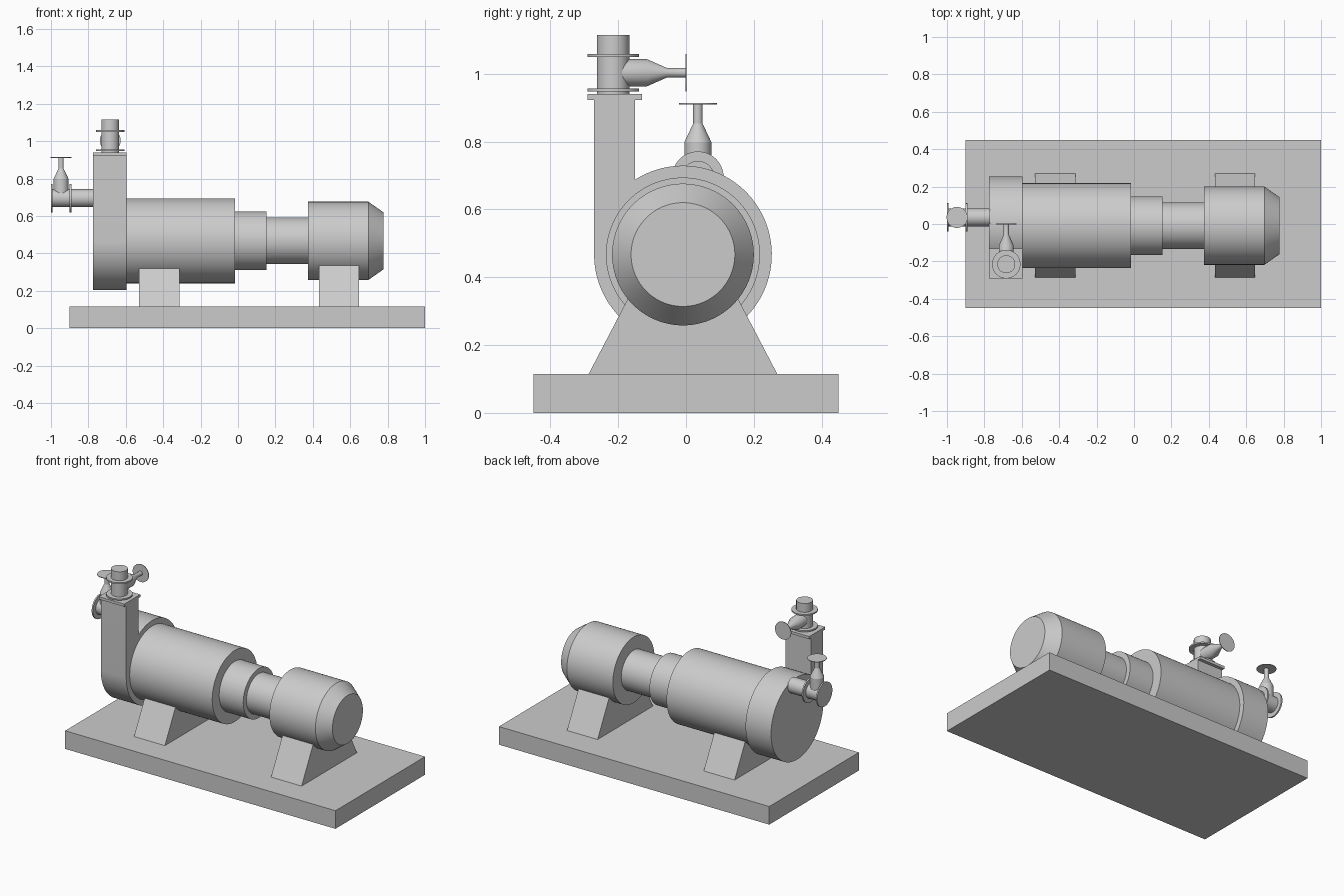
import bpy, bmesh
from math import cos, sin, radians, pi
from mathutils import Vector

if "Cube" in bpy.data.objects:
    bpy.data.objects.remove(bpy.data.objects["Cube"])

AY, AZ = -0.009, 0.467   # shared shaft axis


def finish(name, bm, smooth=False):
    bmesh.ops.recalc_face_normals(bm, faces=bm.faces)
    me = bpy.data.meshes.new(name)
    bm.to_mesh(me)
    bm.free()
    ob = bpy.data.objects.new(name, me)
    bpy.context.collection.objects.link(ob)
    if smooth:
        bpy.context.view_layer.objects.active = ob
        ob.select_set(True)
        bpy.ops.object.shade_smooth_by_angle(angle=radians(25))
        ob.select_set(False)
    return ob


def box(name, x0, x1, y0, y1, z0, z1):
    prism(name, [(y0, z0), (y1, z0), (y1, z1), (y0, z1)], x0, x1)


def prism(name, pts, x0, x1, smooth=False):
    """Extrude a (y, z) outline along x."""
    bm = bmesh.new()
    f = bm.faces.new([bm.verts.new((x0, y, z)) for y, z in pts])
    ext = bmesh.ops.extrude_face_region(bm, geom=[f])
    moved = [v for v in ext["geom"] if isinstance(v, bmesh.types.BMVert)]
    bmesh.ops.translate(bm, verts=moved, vec=(x1 - x0, 0, 0))
    return finish(name, bm, smooth)


def lathe(name, origin, axis, profile, n=64):
    """Revolve (distance, radius) pairs about an axis, with capped ends."""
    bm = bmesh.new()
    rot = Vector((0, 0, 1)).rotation_difference(Vector(axis))
    rings = []
    for d, r in profile:
        rings.append([bm.verts.new(rot @ Vector((r * cos(2 * pi * i / n), r * sin(2 * pi * i / n), d))
                                   + Vector(origin)) for i in range(n)])
    for a, b in zip(rings, rings[1:]):
        for i in range(n):
            j = (i + 1) % n
            bm.faces.new((a[i], a[j], b[j], b[i]))
    bm.faces.new(rings[0])
    bm.faces.new(rings[-1])
    return finish(name, bm, True)


# Base plate and two tapered feet
box("base_plate", -0.9, 1.0, -0.45, 0.45, 0, 0.115)
for name, x0, x1 in (("pump_foot", -0.53, -0.313), ("motor_foot", 0.433, 0.648)):
    prism(name, [(AY - 0.278, 0.115), (AY + 0.278, 0.115), (AY + 0.103, 0.45), (AY - 0.103, 0.45)], x0, x1)

# Stepped shaft housing and motor
X = (1, 0, 0)
lathe("bearing_housing", (0, AY, AZ), X, [(-0.596, 0.227), (-0.016, 0.227), (-0.016, 0.157),
                                         (0.153, 0.157), (0.153, 0.125), (0.374, 0.125)], 96)
lathe("motor", (0, AY, AZ), X, [(0.374, 0.209), (0.697, 0.209), (0.777, 0.153)], 96)

# Volute casing with tangential outlet duct
R = 0.262
arc = [radians(180 + 302.6 * i / 80) for i in range(81)]
outline = [(AY + R * cos(a), AZ + R * sin(a)) for a in arc] + [(-0.15, 0.925), (AY - R, 0.925)]
prism("volute_casing", outline, -0.775, -0.596, True)
box("outlet_flange", -0.775, -0.596, -0.291, -0.13, 0.923, 0.94)


def pipe_tee(name, origin, axis, start, end, flanges, branch_at, branch_axis, branch):
    """Straight pipe with two flange discs and a reducing side branch."""
    lathe(name + "_pipe", origin, axis, [(start, 0.048), (end, 0.048)])
    for i, d in enumerate(flanges):
        lathe(f"{name}_flange_{i + 1}", origin, axis, [(d, 0.076), (d + 0.009, 0.076)])
    a, b, c = branch
    lathe(name + "_reducer", branch_at, branch_axis, [(0, 0.04), (a, 0.04), (b, 0.014), (c, 0.014)])
    lathe(name + "_branch_flange", branch_at, branch_axis, [(c - 0.004, 0.056), (c, 0.056)])


# Outlet and inlet pipework
pipe_tee("outlet", (-0.683, -0.215, 0), (0, 0, 1), 0.94, 1.115, (0.947, 1.05),
         (-0.683, -0.215, 1.003), (0, 1, 0), (0.1, 0.159, 0.217))
pipe_tee("inlet", (0, 0.035, 0.695), X, -0.998, -0.77, (-1.0, -0.9),
         (-0.946, 0.035, 0.695), (0, 0, 1), (0.103, 0.158, 0.219))
